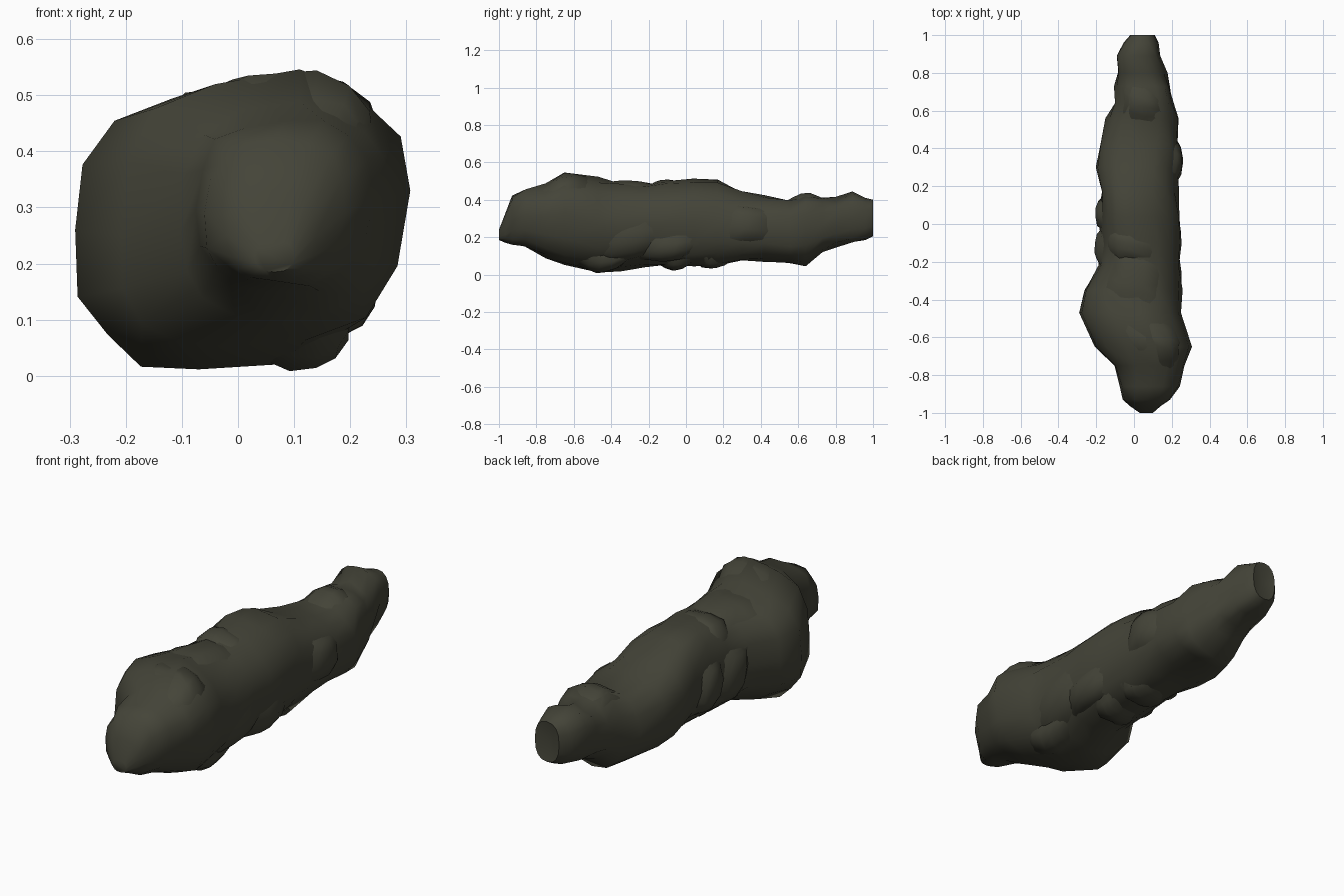
import bpy, bmesh, math, random

if "Cube" in bpy.data.objects:
    bpy.data.objects.remove(bpy.data.objects["Cube"])

random.seed(11)

# Cross-sections along the log:
# y, left x, right x, bottom z, top z, sideways lean of the top, lift of the right side
SECTIONS = [
    (-1.00, 0.03, 0.10, 0.185, 0.24, 0, 0),
    (-0.965, -0.02, 0.14, 0.17, 0.33, 0, 0),
    (-0.93, -0.06, 0.195, 0.155, 0.425, 0, 0),
    (-0.86, -0.085, 0.235, 0.145, 0.465, 0.01, 0.01),
    (-0.75, -0.11, 0.27, 0.09, 0.48, 0.03, 0.03),
    (-0.65, -0.22, 0.30, 0.04, 0.54, 0.07, 0.04),
    (-0.47, -0.30, 0.26, 0.00, 0.52, 0.05, 0.0),
    (-0.35, -0.27, 0.25, 0.02, 0.495, 0.03, 0.0),
    (-0.22, -0.19, 0.25, 0.045, 0.485, 0, 0),
    (-0.10, -0.185, 0.25, 0.045, 0.495, -0.02, 0),
    (0.04, -0.185, 0.25, 0.04, 0.515, -0.05, 0),
    (0.17, -0.18, 0.24, 0.05, 0.50, -0.06, 0),
    (0.30, -0.20, 0.235, 0.07, 0.45, -0.03, 0),
    (0.42, -0.19, 0.235, 0.07, 0.425, 0, 0),
    (0.56, -0.15, 0.24, 0.055, 0.405, 0, 0),
    (0.64, -0.11, 0.22, 0.05, 0.43, 0, 0),
    (0.73, -0.11, 0.195, 0.12, 0.41, 0, 0),
    (0.80, -0.09, 0.17, 0.14, 0.41, 0, 0),
    (0.89, -0.09, 0.15, 0.16, 0.445, -0.02, 0),
    (0.96, -0.055, 0.13, 0.185, 0.41, 0, 0),
    (1.00, -0.02, 0.11, 0.205, 0.40, 0, 0),
]

dark_bark = bpy.data.materials.new("dark olive bark")
dark_bark.diffuse_color = (0.058, 0.058, 0.040, 1)
dark_bark.use_nodes = True
dark_bark.node_tree.nodes["Principled BSDF"].inputs["Base Color"].default_value = dark_bark.diffuse_color


def surface(y, angle, lift=0.0):
    """Point on the rounded-square log skin, lifted outward."""
    for a, b in zip(SECTIONS, SECTIONS[1:]):
        if y <= b[0]:
            break
    t = min(max((y - a[0]) / (b[0] - a[0]), 0), 1)
    l, r, lo, hi, lean, rise = (a[i] + (b[i] - a[i]) * t for i in range(1, 7))
    c, s = math.cos(angle), math.sin(angle)
    px = math.copysign(abs(c) ** 0.82, c)
    pz = math.copysign(abs(s) ** 0.82, s)
    flat = 1 - abs(pz)
    return ((l + r) / 2 + px * ((r - l) / 2 + lift) + lean * pz * (1 - abs(px)), y,
            max(0.0, (lo + hi) / 2 + pz * ((hi - lo) / 2 + lift) + rise * px * flat))


def finish(name, bm):
    bmesh.ops.recalc_face_normals(bm, faces=bm.faces)
    mesh = bpy.data.meshes.new(name)
    bm.to_mesh(mesh)
    bm.free()
    mesh.materials.append(dark_bark)
    obj = bpy.data.objects.new(name, mesh)
    bpy.context.collection.objects.link(obj)
    bpy.ops.object.select_all(action='DESELECT')
    obj.select_set(True)
    bpy.context.view_layer.objects.active = obj
    bpy.ops.object.shade_smooth_by_angle(angle=math.radians(60))


# Main log: loft of all sections with slightly uneven skin
SIDES = 16
bm = bmesh.new()
rings = []
for sec in SECTIONS:
    ring = []
    for k in range(SIDES):
        lift = random.uniform(-0.014, 0.008) if abs(sec[0]) < 0.95 else 0
        ring.append(bm.verts.new(surface(sec[0], math.tau * k / SIDES, lift)))
    rings.append(ring)
for a, b in zip(rings, rings[1:]):
    for k in range(SIDES):
        n = (k + 1) % SIDES
        bm.faces.new((a[k], a[n], b[n], b[k]))
bm.faces.new(rings[0])
# Back end is slightly hollow
hollow = bm.verts.new((0.04, 0.985, 0.30))
for k in range(SIDES):
    bm.faces.new((rings[-1][k], rings[-1][(k + 1) % SIDES], hollow))
finish("log_body", bm)


def bark_plate(name, y0, y1, deg0, deg1, lift):
    """Crust patch that rises gently to a crest and sinks into the log all round."""
    bm = bmesh.new()
    ny, na = 6, 6
    grid = []
    for i in range(ny):
        row = []
        for j in range(na):
            u, v = i / (ny - 1), j / (na - 1)
            dome = math.sin(math.pi * u) * math.sin(math.pi * v)
            skew = 0.25 * (y1 - y0) * (v - 0.5)
            jitter = random.uniform(-0.012, 0.012)
            ang = math.radians(deg0 + (deg1 - deg0) * v)
            h = -0.02 + (lift + 0.02) * min(1, dome * 1.35)
            row.append(bm.verts.new(surface(y0 + (y1 - y0) * u + skew + jitter, ang, h)))
        grid.append(row)
    for i in range(ny - 1):
        for j in range(na - 1):
            bm.faces.new((grid[i][j], grid[i][j + 1],
                          grid[i + 1][j + 1], grid[i + 1][j]))
    finish(name, bm)


# Bark plates: y range, angle range (0 = right, 90 = top), height
PLATES = [
    (-0.78, -0.50, 30, 120, 0.006), (-0.42, -0.14, 50, 140, 0.012),
    (-0.20, -0.04, 60, 150, 0.014), (0.54, 0.75, 50, 140, 0.012),
    (0.22, 0.46, -30, 40, 0.024), (-0.22, -0.02, 150, 220, 0.022),
    (-0.03, 0.15, 155, 215, 0.020), (-0.45, -0.15, -60, 10, 0.008),
    (-0.15, 0.02, 240, 310, 0.022), (0.05, 0.24, 230, 310, 0.016),
    (-0.25, 0.05, -65, -10, 0.022), (-0.58, -0.30, -75, -35, 0.022),
]
for i, p in enumerate(PLATES):
    bark_plate(f"bark_plate_{i + 1}", *p)
